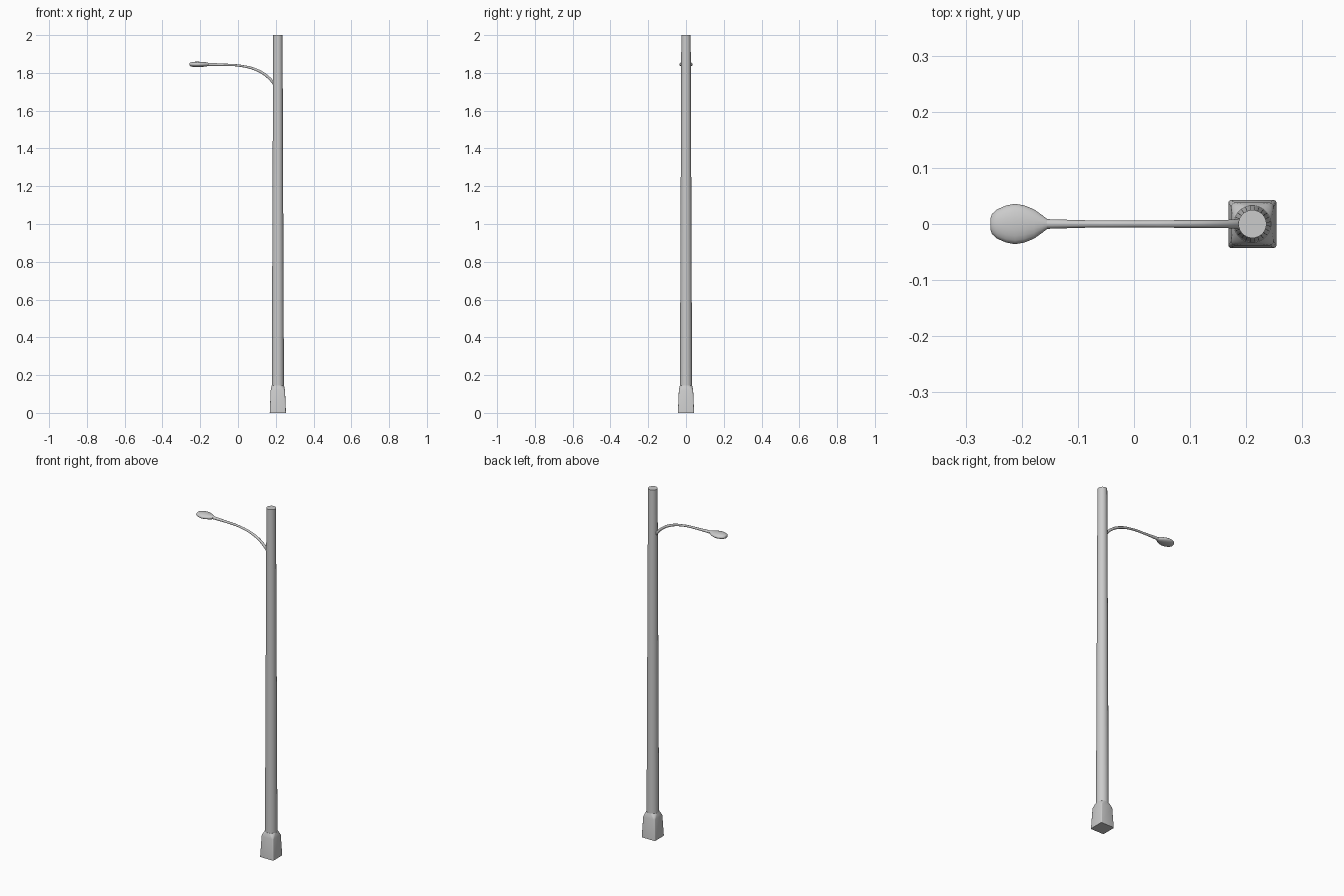
import bpy, bmesh, math

if "Cube" in bpy.data.objects:
    bpy.data.objects.remove(bpy.data.objects["Cube"])

POLE_X = 0.211


def loft(name, rings, angle=35):
    """Skin closed rings of equal point count, cap both ends."""
    bm = bmesh.new()
    loops = [[bm.verts.new(p) for p in ring] for ring in rings]
    n = len(loops[0])
    for a, b in zip(loops, loops[1:]):
        for i in range(n):
            j = (i + 1) % n
            bm.faces.new((a[i], a[j], b[j], b[i]))
    bm.faces.new(loops[0][::-1])
    bm.faces.new(loops[-1])
    bmesh.ops.recalc_face_normals(bm, faces=bm.faces)
    mesh = bpy.data.meshes.new(name)
    bm.to_mesh(mesh)
    bm.free()
    ob = bpy.data.objects.new(name, mesh)
    bpy.context.collection.objects.link(ob)
    bpy.ops.object.select_all(action='DESELECT')
    ob.select_set(True)
    bpy.context.view_layer.objects.active = ob
    bpy.ops.object.shade_smooth_by_angle(angle=math.radians(angle))
    return ob


def rounded_square(z, half, r, steps=6):
    """Rounded square ring; becomes a circle when r equals half."""
    pts = []
    for k, (sx, sy) in enumerate(((1, 1), (-1, 1), (-1, -1), (1, -1))):
        for i in range(steps):
            a = math.pi / 2 * (k + (i + 0.5) / steps)
            pts.append((POLE_X + sx * (half - r) + r * math.cos(a),
                        sy * (half - r) + r * math.sin(a), z))
    return pts


def ellipse(x, ry, rz, z, n=20):
    return [(x, ry * math.cos(2 * math.pi * i / n),
             z + rz * math.sin(2 * math.pi * i / n)) for i in range(n)]


# square foot whose shoulders blend into the round pole
loft("base", [rounded_square(*s) for s in (
    (0, 0.043, 0.006), (0.118, 0.038, 0.008),
    (0.132, 0.036, 0.020), (0.145, 0.033, 0.033))])

# tapered pole
loft("pole", [rounded_square(*s) for s in (
    (0.14, 0.0325, 0.0325), (2.0, 0.025, 0.025))])

# flattened egg-shaped lamp head: x, half width, half height
loft("lamp_head", [ellipse(x, ry, rz, 1.845) for x, ry, rz in (
    (-0.256, 0.010, 0.006), (-0.253, 0.018, 0.009), (-0.244, 0.026, 0.012),
    (-0.228, 0.033, 0.014), (-0.212, 0.036, 0.0145), (-0.195, 0.033, 0.0135),
    (-0.178, 0.026, 0.012), (-0.164, 0.016, 0.010), (-0.155, 0.009, 0.008))], 50)

# curved arm from the pole to the lamp head: x, z, radius
arm_points = ((0.205, 1.725, 0.008), (0.16, 1.777, 0.0075), (0.10, 1.815, 0.007),
              (0.01, 1.838, 0.006), (-0.08, 1.843, 0.0065), (-0.17, 1.845, 0.009))
curve = bpy.data.curves.new("arm", 'CURVE')
curve.dimensions = '3D'
curve.bevel_depth = 1.0
curve.bevel_resolution = 3
curve.resolution_u = 6
curve.use_fill_caps = True
spline = curve.splines.new('BEZIER')
spline.bezier_points.add(len(arm_points) - 1)
for bp, (x, z, r) in zip(spline.bezier_points, arm_points):
    bp.co = (x, 0, z)
    bp.radius = r
    bp.handle_left_type = bp.handle_right_type = 'AUTO'
bpy.context.collection.objects.link(bpy.data.objects.new("arm", curve))
